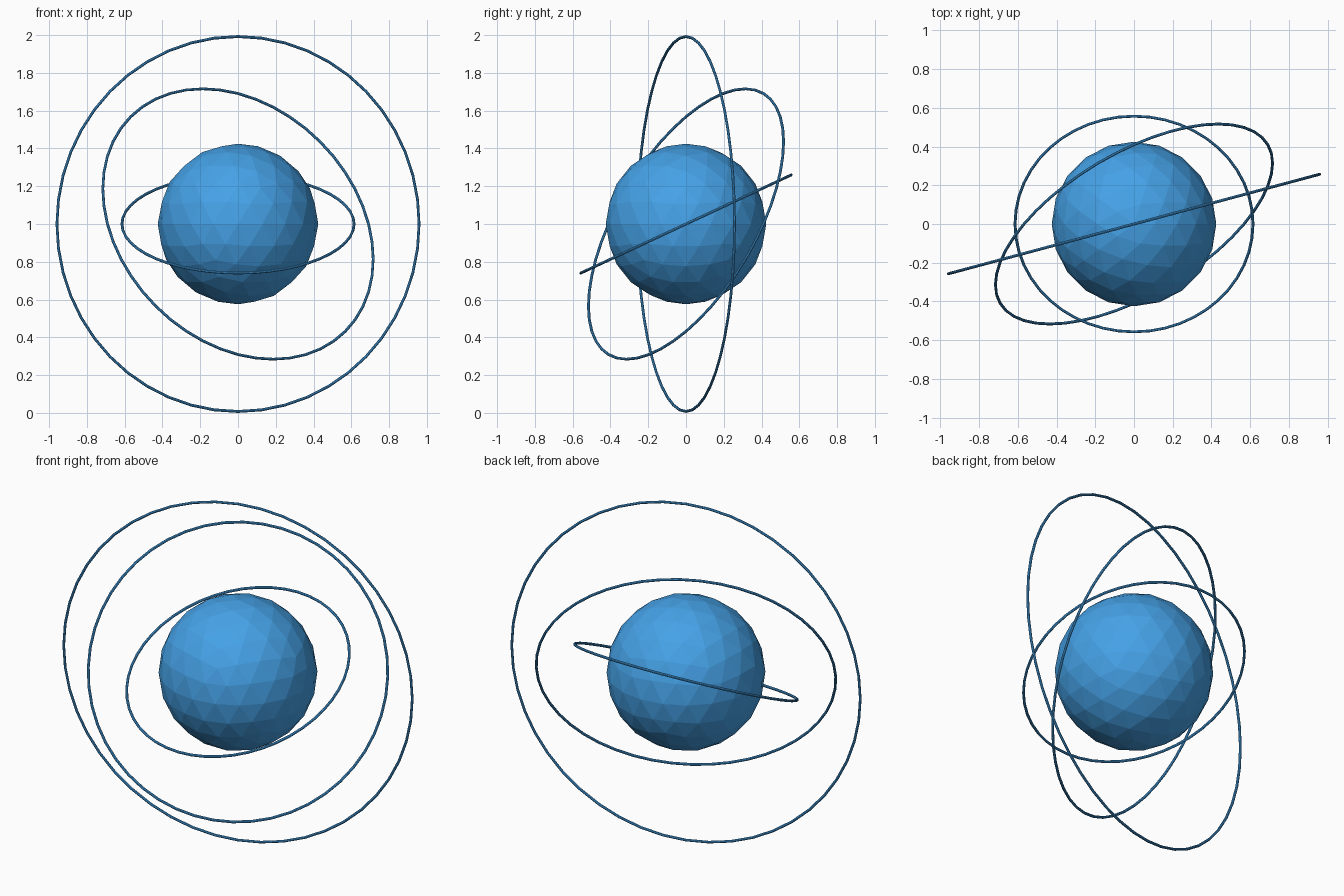
import bpy
from math import radians

if "Cube" in bpy.data.objects:
    bpy.data.objects.remove(bpy.data.objects["Cube"])

CENTRE = (0, 0, 1)

# faceted core ball
bpy.ops.mesh.primitive_ico_sphere_add(subdivisions=3, radius=0.425, location=CENTRE)
core = bpy.context.object
core.name = "core"

# shared blue paint
blue = bpy.data.materials.new("blue")
blue.diffuse_color = (0.06, 0.36, 0.8, 1)
blue.use_nodes = True
blue.node_tree.nodes["Principled BSDF"].inputs["Base Color"].default_value = blue.diffuse_color
core.data.materials.append(blue)

# three thin rings, each wider and tilted further than the last
for i, name in enumerate(("inner_ring", "middle_ring", "outer_ring")):
    bpy.ops.mesh.primitive_torus_add(
        major_radius=0.6145 + 0.189 * i, minor_radius=0.0075,
        major_segments=48, minor_segments=8, location=CENTRE,
        rotation=(radians(25 * (i + 1)), radians(45 * i), 0))
    ring = bpy.context.object
    ring.name = name
    ring.data.materials.append(blue)
